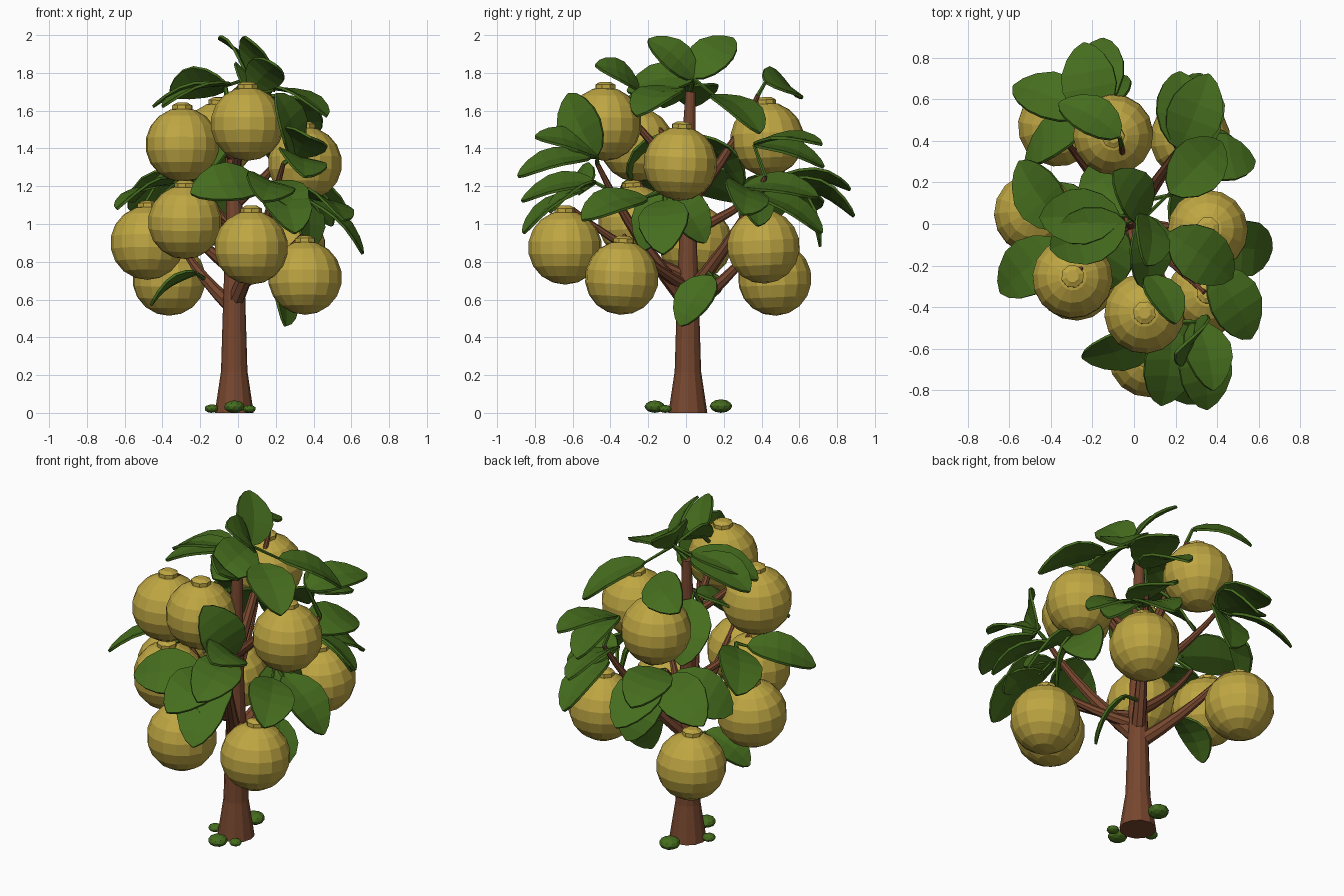
import bpy, bmesh, math, random
from mathutils import Vector, Matrix

if "Cube" in bpy.data.objects:
    bpy.data.objects.remove(bpy.data.objects["Cube"])
random.seed(4)


def material(name, rgb):
    m = bpy.data.materials.new(name)
    m.diffuse_color = (*rgb, 1)
    m.use_nodes = True
    m.node_tree.nodes["Principled BSDF"].inputs["Base Color"].default_value = m.diffuse_color
    return m


BARK = material("brown bark", (0.185, 0.063, 0.028))
LEAF = material("leaf green", (0.060, 0.152, 0.013))
FRUIT = material("fruit yellow", (0.52, 0.385, 0.056))


def finish(name, bm, mat):
    bmesh.ops.recalc_face_normals(bm, faces=bm.faces[:])
    me = bpy.data.meshes.new(name)
    bm.to_mesh(me)
    bm.free()
    me.materials.append(mat)
    ob = bpy.data.objects.new(name, me)
    bpy.context.collection.objects.link(ob)
    return ob


def tube(bm, pts, radii, sides):
    """Tapered tube through the points."""
    rings = []
    for i, p in enumerate(pts):
        d = (pts[min(i + 1, len(pts) - 1)] - pts[max(i - 1, 0)]).normalized()
        ref = Vector((1, 0, 0)) if abs(d.x) < 0.8 else Vector((0, 0, 1))
        u = (ref - d * ref.dot(d)).normalized()
        v = d.cross(u)
        rings.append([bm.verts.new(p + radii[i] * (u * math.cos(a) + v * math.sin(a)))
                      for a in (2 * math.pi * k / sides for k in range(sides))])
    for a, b in zip(rings, rings[1:]):
        for k in range(sides):
            bm.faces.new((a[k], a[(k + 1) % sides], b[(k + 1) % sides], b[k]))
    bm.faces.new(rings[0])
    bm.faces.new(rings[-1])


# Trunk with a flared foot, leaning slightly at the top
heights = (0, .22, .62, .95, 1.25, 1.5, 1.7)
bm = bmesh.new()
tube(bm, [Vector((-.02, .01 + .03 * max(z - 1.25, 0), z)) for z in heights],
     (.103, .07, .058, .045, .04, .034, .026), 12)
finish("trunk", bm, BARK)

# Branches: height on the trunk, end x, y, z, start radius
branches = [
    (.55, -.33, .40, .94, .042), (.58, .24, -.47, 1.32, .045), (.62, .26, .42, 1.25, .042),
    (.75, -.40, .02, 1.15, .034), (.66, .34, -.33, .94, .034), (1.1, .36, -.04, 1.53, .030),
    (1.1, -.06, .38, 1.68, .036), (1.25, .05, -.40, 1.72, .028), (1.35, -.27, -.23, 1.62, .026),
    (.72, .08, -.60, 1.08, .032), (.95, -.20, .48, 1.25, .030), (.95, -.27, -.25, 1.22, .026),
]
wood = [Vector((-.02, .02, 1.7))]
bm = bmesh.new()
for z0, x, y, z, r in branches:
    a, c = Vector((-.02, .01, z0)), Vector((x, y, z))
    b = a.lerp(c, .55) + Vector((x * .1, y * .1, -.03))
    pts = [a.lerp(b, t / 5).lerp(b.lerp(c, t / 5), t / 5) for t in range(6)]
    tube(bm, pts, [r + (.012 - r) * t / 5 for t in range(6)], 8)
    wood += pts[1:]
finish("branches", bm, BARK)

# Round fruit, each with a small crown on top
fruits = [(-.295, -.26, 1.42), (.05, -.43, 1.53), (-.48, .05, .90), (-.28, -.27, 1.01), (-.365, .47, .71),
          (.07, -.64, .875), (.355, -.34, .715), (.355, -.03, 1.32), (-.10, .43, 1.45), (.27, .41, .88)]
for i, c in enumerate(fruits):
    bm = bmesh.new()
    bmesh.ops.create_uvsphere(bm, u_segments=16, v_segments=9, radius=.196)
    tube(bm, [Vector((0, 0, z)) for z in (.17, .208, .216, .222)], (.056, .056, .04, .03), 8)
    ob = finish(f"fruit_{i + 1}", bm, FRUIT)
    ob.matrix_world = (Matrix.Translation(c) @ Matrix.Rotation(random.uniform(-.08, .08), 4, 'X')
                       @ Matrix.Rotation(random.uniform(0, 3), 4, 'Z'))


def leaf(name, base, tip):
    """Rounded, slightly folded leaf blade facing up and outwards."""
    axis = tip - base
    length = axis.length
    axis.normalize()
    out = (base + tip) / 2 - Vector((0, 0, 1.15))
    lean = .5 if out.z > .55 else 0                      # the top leaves lean to the right
    side = axis.cross(Vector((out.x + lean, out.y, .45 + max(out.z, 0) * .5))).normalized()
    up = side.cross(axis)
    half = min(max(length * .34, .08), .13)
    bm = bmesh.new()
    rows = []
    for t in (0, .06, .2, .4, .6, .8, .93, 1):
        w = half * max(math.sin(math.pi * t ** .9), 0) ** .65 + .006
        p = base + axis * length * t + up * length * .10 * math.sin(math.pi * t)
        rows.append([bm.verts.new(p + side * w * s + up * abs(s) * w * .12) for s in (-1, 0, 1)])
    for a, b in zip(rows, rows[1:]):
        for k in (0, 1):
            bm.faces.new((a[k], a[k + 1], b[k + 1], b[k]))
    ob = finish(name, bm, LEAF)
    mod = ob.modifiers.new("thickness", 'SOLIDIFY')
    mod.thickness = .014
    mod.offset = 0


# Leaf sprays: the twig point first, then the tip of each leaf that fans out from it
sprays = {
    "top": [(.06, .04, 1.77), (.06, -.2, 1.975), (-.1, .25, 1.98), (.42, .39, 1.48), (-.4, -.12, 1.62),
            (-.45, .03, 1.62), (.47, -.26, 1.57), (.05, -.31, 1.70)],
    "upper_front": [(.07, -.25, 1.72), (.2, -.48, 1.84)],
    "upper_back": [(-.07, .42, 1.75), (-.36, .58, 1.68)],
    "inner": [(-.05, .0, 1.5), (-.2, -.3, 1.24), (-.18, .3, 1.2)],
    "front": [(.3, -.47, 1.36), (.2, -.62, 1.69), (.38, -.8, 1.46), (.35, -.89, 1.25)],
    "low_front": [(.18, -.48, 1.22), (.13, -.87, 1.12), (.3, -.86, .95), (.33, -.72, 1.06), (-.25, -.64, 1.16)],
    "back_left": [(-.18, .5, 1.25), (-.15, .89, 1.04), (-.24, .87, 1.18), (-.58, .66, 1.08), (-.52, .3, 1.0),
                  (-.1, .71, .88)],
    "back_right": [(.22, .36, 1.42), (.22, .73, 1.3), (.36, .72, 1.42)],
    "low_back_right": [(.25, .3, 1.2), (.58, .3, 1.05), (.3, .7, 1.14), (.32, .72, .95), (.5, .38, .99)],
    "right": [(.32, -.1, 1.18), (.66, -.12, .84), (.37, -.22, .86), (.37, .1, .9), (.56, -.55, 1.02)],
    "left": [(-.3, -.05, 1.24), (-.64, -.33, 1.08), (-.55, .3, 1.12)],
    "low_right": [(.18, .14, .72), (.25, -.03, .46)],
    "low_left": [(-.22, .12, .74), (-.46, .05, .57)],
}
stems = bmesh.new()
for name, (twig, *tips) in sprays.items():
    twig = Vector(twig)
    root = min(wood, key=lambda p: (p - twig).length)
    if (root - twig).length > .005:
        tube(stems, [root, twig], (.013, .010), 6)
    for i, t in enumerate(tips):
        tip = Vector(t)
        base = tip + (twig - tip) * min(1, .40 / (twig - tip).length)
        leaf(f"{name}_leaf_{i + 1}", base, tip)
        tube(stems, [twig, base.lerp(tip, .08)], (.010, .007), 5)
finish("leaf_stems", stems, LEAF)

# Small green tufts round the foot
for i, (x, y, r) in enumerate([(-.02, -.165, .055), (.06, -.11, .035), (-.14, -.02, .038), (-.02, .185, .06)]):
    bm = bmesh.new()
    bmesh.ops.create_icosphere(bm, subdivisions=2, radius=1)
    bmesh.ops.transform(bm, matrix=Matrix.Translation((x, y, r * .6)) @ Matrix.Diagonal((r, r, r * .6, 1)),
                        verts=bm.verts)
    finish(f"foot_tuft_{i + 1}", bm, LEAF)
